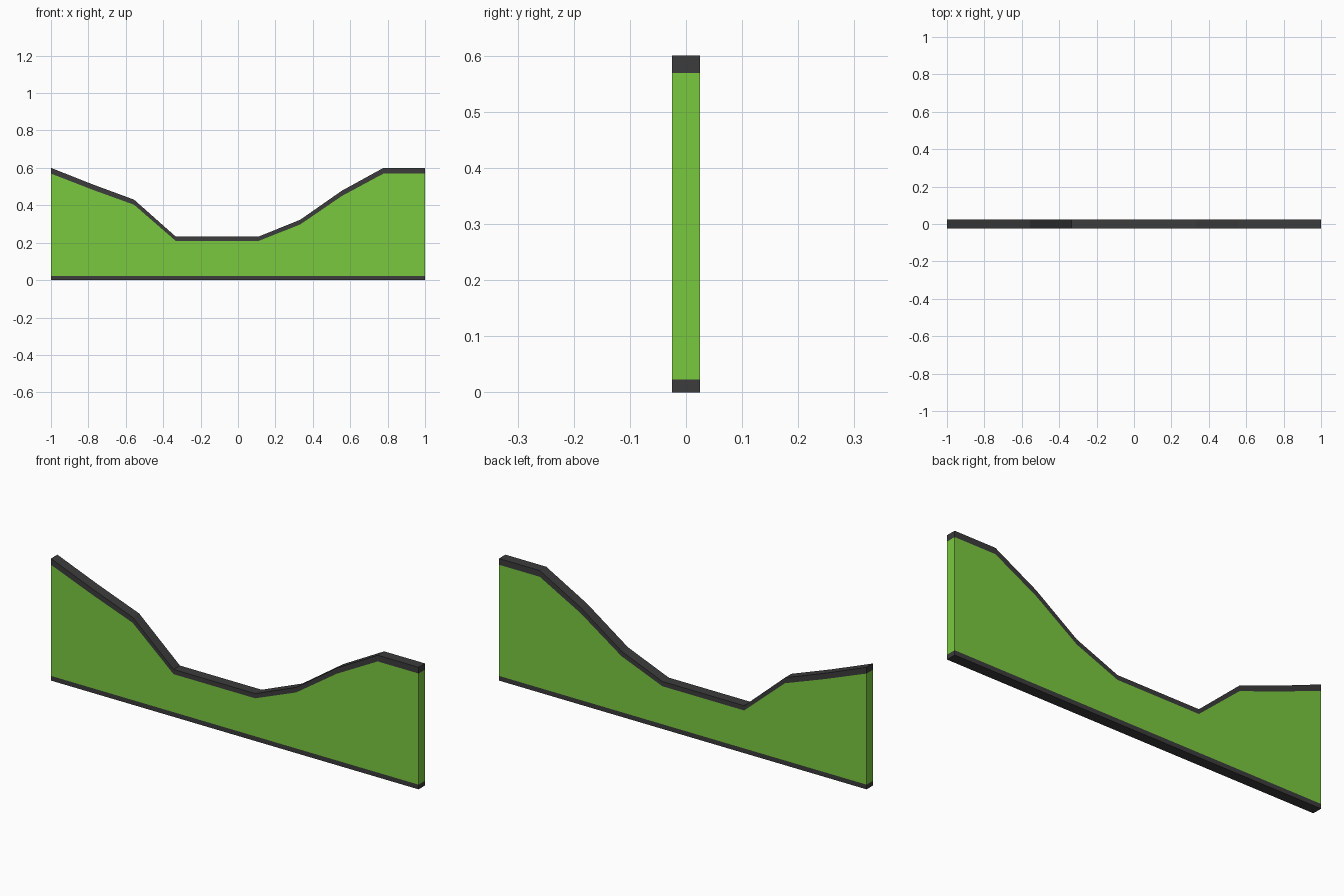
import bpy

if "Cube" in bpy.data.objects:
    bpy.data.objects.remove(bpy.data.objects["Cube"])

HALF = 0.025   # half thickness in y
BASE = 0.023   # height of the bottom rail

# Top outline heights at ten evenly spaced stations along x
tops = [0.60, 0.512, 0.43, 0.233, 0.233, 0.233, 0.323, 0.478, 0.60, 0.60]
xs = [-1 + 2 * i / 9 for i in range(10)]
upper = list(zip(xs, tops))
lower = [(x, z - 0.0185 - 0.02 * z) for x, z in upper]


def material(name, rgb):
    m = bpy.data.materials.new(name)
    m.diffuse_color = (*rgb, 1)
    m.use_nodes = True
    m.node_tree.nodes["Principled BSDF"].inputs["Base Color"].default_value = m.diffuse_color
    return m


def strip(name, top, bottom, mat):
    """Solid between two polylines, extruded in y, one quad section per station."""
    verts = [(x, y, z) for t, b in zip(top, bottom)
             for (x, z), y in ((b, -HALF), (b, HALF), (t, HALF), (t, -HALF))]
    faces = [(0, 3, 2, 1)]
    for i in range(len(top) - 1):
        a, b = 4 * i, 4 * i + 4
        faces += [(a + k, a + (k + 1) % 4, b + (k + 1) % 4, b + k) for k in range(4)]
    e = 4 * (len(top) - 1)
    faces.append((e, e + 1, e + 2, e + 3))
    me = bpy.data.meshes.new(name)
    me.from_pydata(verts, [], [f[::-1] for f in faces])
    me.materials.append(mat)
    ob = bpy.data.objects.new(name, me)
    bpy.context.collection.objects.link(ob)
    # consistent outward normals
    import bmesh
    bm = bmesh.new()
    bm.from_mesh(me)
    bmesh.ops.recalc_face_normals(bm, faces=bm.faces)
    bm.to_mesh(me)
    bm.free()
    return ob


green = material("green", (0.195, 0.584, 0.051))
dark = material("dark_grey", (0.045, 0.045, 0.045))

# Green panel, dark top capping, dark bottom rail
strip("panel", lower, [(x, BASE) for x in xs], green)
strip("top_capping", upper, lower, dark)
strip("bottom_rail", [(-1, BASE), (1, BASE)], [(-1, 0), (1, 0)], dark)
